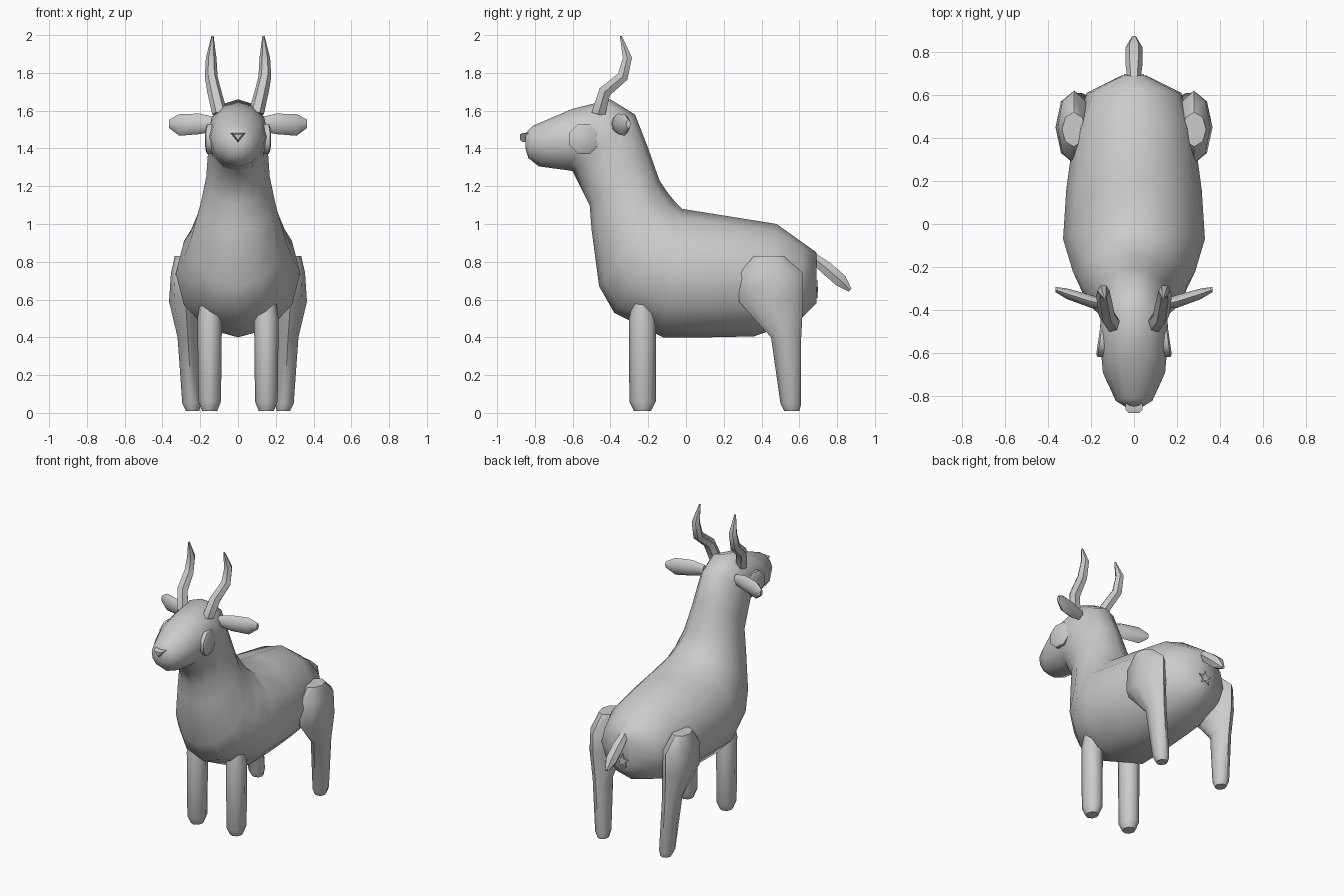
import bpy, bmesh, math
from mathutils import Vector as V

old = bpy.data.objects.get("Cube")
if old:
    bpy.data.objects.remove(old, do_unlink=True)

grey = bpy.data.materials.new("plain grey")
grey.use_nodes = True
COLOUR = (0.6, 0.6, 0.6, 1)
grey.diffuse_color = COLOUR
grey.node_tree.nodes["Principled BSDF"].inputs["Base Color"].default_value = COLOUR


def loft(name, rings, sides=8, smooth=50, phase=0.0):
    """Skin a row of elliptical rings, each given as centre, half axis u, half axis v."""
    bm = bmesh.new()
    rows = []
    for c, u, v in rings:
        angles = [phase + math.tau * i / sides for i in range(sides)]
        rows.append([bm.verts.new(V(c) + V(u) * math.cos(a) + V(v) * math.sin(a)) for a in angles])
    for a, b in zip(rows, rows[1:]):
        for i in range(sides):
            j = (i + 1) % sides
            bm.faces.new((a[i], a[j], b[j], b[i]))
    bm.faces.new(rows[0])
    bm.faces.new(rows[-1])
    bmesh.ops.recalc_face_normals(bm, faces=bm.faces)
    mesh = bpy.data.meshes.new(name)
    bm.to_mesh(mesh)
    bm.free()
    mesh.materials.append(grey)
    ob = bpy.data.objects.new(name, mesh)
    bpy.context.scene.collection.objects.link(ob)
    bpy.ops.object.select_all(action='DESELECT')
    ob.select_set(True)
    bpy.context.view_layer.objects.active = ob
    bpy.ops.object.shade_smooth_by_angle(angle=math.radians(smooth))
    return ob


def pair(name, rings, **kw):
    """Build the left part and its mirror image on the right."""
    for side, s in (("left", 1), ("right", -1)):
        loft(f"{side}_{name}", [[(p[0] * s, p[1], p[2]) for p in ring] for ring in rings], **kw)


def tube(path, radii):
    """Rings set square to a path that bends mainly in the y-z plane."""
    rings = []
    for i, (p, r) in enumerate(zip(path, radii)):
        t = V(path[min(i + 1, len(path) - 1)]) - V(path[max(i - 1, 0)])
        t.x = 0
        rings.append((p, (r, 0, 0), t.normalized().cross(V((1, 0, 0))) * r))
    return rings


def column(rows):
    """Upright rings from rows of x, y, z, x radius, y radius."""
    return [((x, y, z), (rx, 0, 0), (0, ry, 0)) for x, y, z, rx, ry in rows]


# Body, neck and head: top y, z, bottom y, z and half width, from rump to muzzle
spine = [
    (0.69, 0.85, 0.69, 0.58, 0.06), (0.62, 0.90, 0.60, 0.49, 0.22),
    (0.48, 1.00, 0.36, 0.405, 0.28), (0.20, 1.045, 0.12, 0.40, 0.315),
    (-0.02, 1.08, -0.12, 0.40, 0.33), (-0.06, 1.12, -0.38, 0.53, 0.285),
    (-0.10, 1.17, -0.46, 0.67, 0.25), (-0.14, 1.23, -0.50, 0.97, 0.20),
    (-0.20, 1.40, -0.51, 1.10, 0.168), (-0.27, 1.58, -0.60, 1.28, 0.155),
    (-0.40, 1.66, -0.63, 1.285, 0.16), (-0.60, 1.61, -0.78, 1.305, 0.145),
    (-0.81, 1.52, -0.835, 1.35, 0.085), (-0.85, 1.48, -0.85, 1.40, 0.04),
]
loft("body", [((0, (ty + by) / 2, (tz + bz) / 2), (w, 0, 0), (0, (ty - by) / 2, (tz - bz) / 2))
              for ty, tz, by, bz, w in spine], sides=12, smooth=60)

# Legs
pair("front_leg", column([(0.15, -0.23, 0.01, 0.04, 0.045), (0.15, -0.23, 0.06, 0.06, 0.07),
                          (0.15, -0.23, 0.50, 0.065, 0.072), (0.15, -0.23, 0.60, 0.05, 0.05)]))
pair("rear_leg", column([(0.24, 0.56, 0.01, 0.035, 0.04), (0.245, 0.555, 0.05, 0.05, 0.055),
                         (0.265, 0.53, 0.40, 0.055, 0.08), (0.278, 0.45, 0.59, 0.087, 0.17),
                         (0.278, 0.45, 0.74, 0.077, 0.17), (0.28, 0.44, 0.83, 0.055, 0.08)]))

# Tail
loft("tail", tube([(0, 0.67, 0.825), (0, 0.745, 0.765), (0, 0.82, 0.70), (0, 0.868, 0.65)],
                  [0.03, 0.04, 0.04, 0.012]), sides=6)

# Horns
pair("horn", tube([(0.095, -0.465, 1.58), (0.125, -0.43, 1.70), (0.142, -0.335, 1.78),
                   (0.142, -0.31, 1.88), (0.135, -0.345, 1.995)],
                  [0.042, 0.038, 0.034, 0.028, 0.006]), sides=6)

# Ears
pair("ear", [((x, y, z), (0, a, 0), (0, 0, b)) for x, y, z, a, b in
             [(0.12, -0.375, 1.53, 0.02, 0.035), (0.20, -0.36, 1.53, 0.03, 0.054),
              (0.31, -0.325, 1.525, 0.025, 0.058), (0.365, -0.305, 1.53, 0.012, 0.022)]])

# Eye patches, following the taper of the head
pair("eye_patch", [((x, -0.54, 1.45), (-0.012 * r, 0.085 * r, 0), (0, 0, 0.085 * r))
                   for x, r in ((0.12, 1), (0.158, 1), (0.166, 0.85))], phase=math.pi / 8)

# Nose, a small downward triangle
loft("nose", [((0, y, 1.465), (0.045 * r, 0, 0), (0, 0, 0.032 * r))
              for y, r in ((-0.83, 1), (-0.865, 1), (-0.88, 0.6))],
     sides=3, smooth=30, phase=math.pi / 6)

# Star mark below the tail
star = loft("star_mark", [((0, y, 0.65), (0.05, 0, 0), (0, 0, 0.05)) for y in (0.685, 0.698)],
            sides=10, smooth=30, phase=math.pi / 2)
for v in star.data.vertices:
    if v.index % 2:
        v.co.x *= 0.4
        v.co.z = 0.65 + (v.co.z - 0.65) * 0.4
